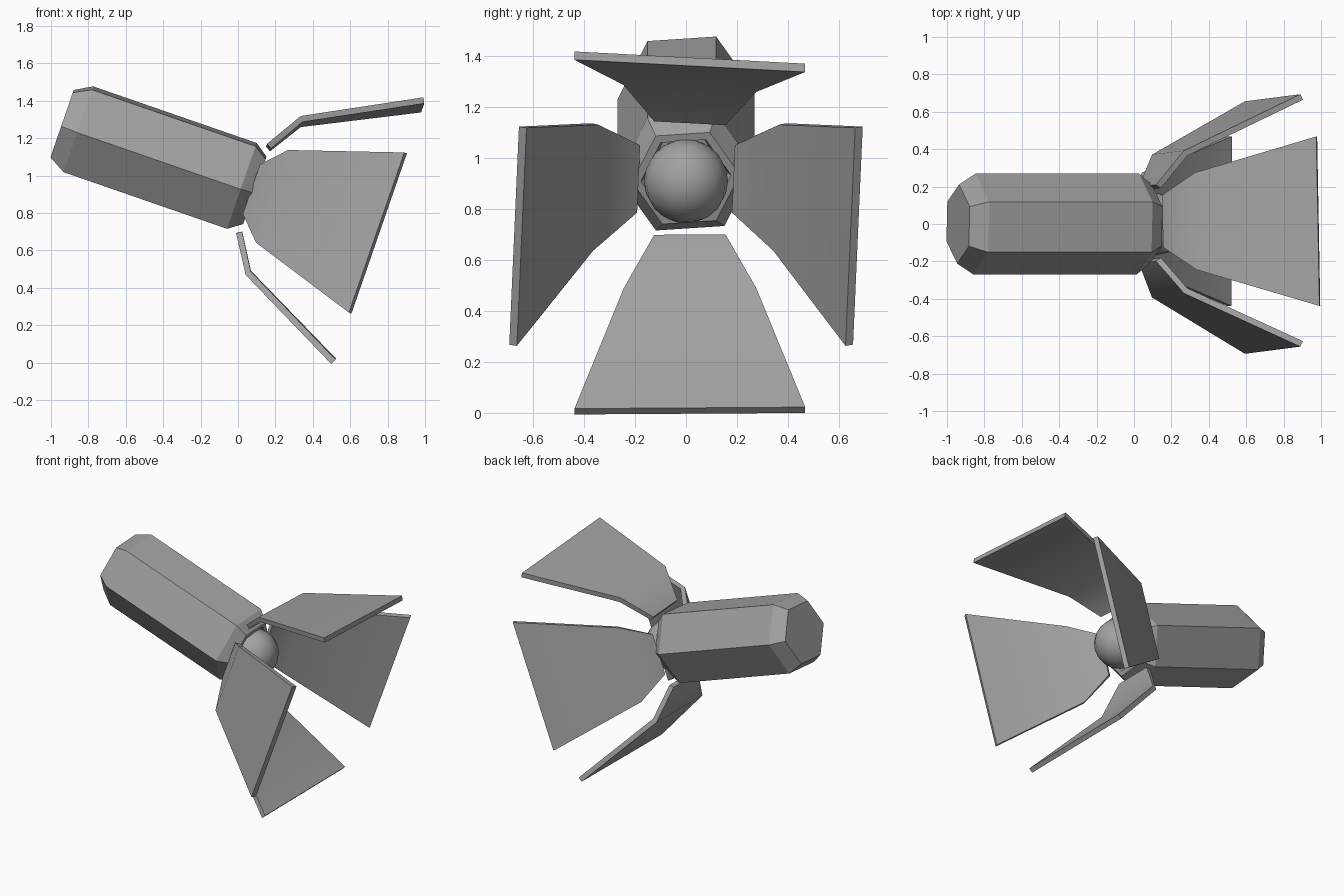
import bpy, bmesh, math
from mathutils import Matrix

if "Cube" in bpy.data.objects:
    bpy.data.objects.remove(bpy.data.objects["Cube"])

# Lamp frame: local x runs along the tilted optical axis, z points away from it
TILT = math.radians(19.1)
AXIS = Matrix.Rotation(TILT, 4, 'Y') @ Matrix.Translation((0, 0, 0.90))

grey = bpy.data.materials.new("dark_grey")
grey.diffuse_color = (0.36, 0.36, 0.36, 1)
grey.use_nodes = True
grey.node_tree.nodes["Principled BSDF"].inputs["Base Color"].default_value = grey.diffuse_color


def make_object(name, bm, matrix, smooth=None):
    bmesh.ops.recalc_face_normals(bm, faces=bm.faces)
    bm.transform(matrix)
    mesh = bpy.data.meshes.new(name)
    bm.to_mesh(mesh)
    bm.free()
    mesh.materials.append(grey)
    ob = bpy.data.objects.new(name, mesh)
    bpy.context.collection.objects.link(ob)
    if smooth:
        bpy.ops.object.select_all(action='DESELECT')
        ob.select_set(True)
        bpy.context.view_layer.objects.active = ob
        bpy.ops.object.shade_smooth_by_angle(angle=math.radians(smooth))
    return ob


# Hexagonal housing with tapered ends and a recessed front
bm = bmesh.new()
rings = []
for t, r in [(-1.307, .212), (-1.215, .27), (-.29, .27),
             (-.216, .212), (-.216, .178), (-.25, .165)]:
    angles = [math.radians(4 + 60 * k) for k in range(6)]
    rings.append([bm.verts.new((t, r * math.cos(a), r * math.sin(a))) for a in angles])
for a, b in zip(rings, rings[1:]):
    for i in range(6):
        j = (i + 1) % 6
        bm.faces.new((a[i], a[j], b[j], b[i]))
bm.faces.new(rings[0])
bm.faces.new(rings[-1])
make_object("housing", bm, AXIS)

# Round lens
bm = bmesh.new()
bmesh.ops.create_uvsphere(bm, u_segments=16, v_segments=10, radius=0.165)
make_object("lens", bm, AXIS @ Matrix.Translation((-.18, 0, 0)), smooth=40)


# Bent, flaring door leaves: (axial position, distance from axis, half width)
UPRIGHT = [(-.222, .24, .14), (-.105, .428, .26), (.48, .725, .453)]
SIDE = [(-.222, .195, .14), (-.11, .368, .262), (.48, .66, .453)]


def barn_door(name, profile, turn, twist, shift):
    half, slope = 0.0165, math.tan(math.radians(twist))
    bm = bmesh.new()
    loops = []
    for k, (t, v, w) in enumerate(profile):
        # average direction of the neighbouring segments gives the thickness offset
        a, b = profile[max(k - 1, 0)], profile[min(k + 1, 2)]
        ang = math.atan2(b[1] - a[1], b[0] - a[0])
        dt, dv = -math.sin(ang) * half, math.cos(ang) * half
        loops.append([bm.verts.new((t + o * dt, s * w + shift, v + o * dv - s * w * slope))
                      for s, o in ((-1, -1), (1, -1), (1, 1), (-1, 1))])
    for a, b in zip(loops, loops[1:]):
        for i in range(4):
            j = (i + 1) % 4
            bm.faces.new((a[i], a[j], b[j], b[i]))
    bm.faces.new(loops[0])
    bm.faces.new(loops[-1])
    make_object(name, bm, AXIS @ Matrix.Rotation(math.radians(turn), 4, 'X'), smooth=40)


barn_door("top_door", UPRIGHT, 0, 3.2, .015)
barn_door("right_door", SIDE, -90, 2.4, 0)
barn_door("bottom_door", UPRIGHT, 180, -.4, -.015)
barn_door("left_door", SIDE, 90, 2.4, 0)
